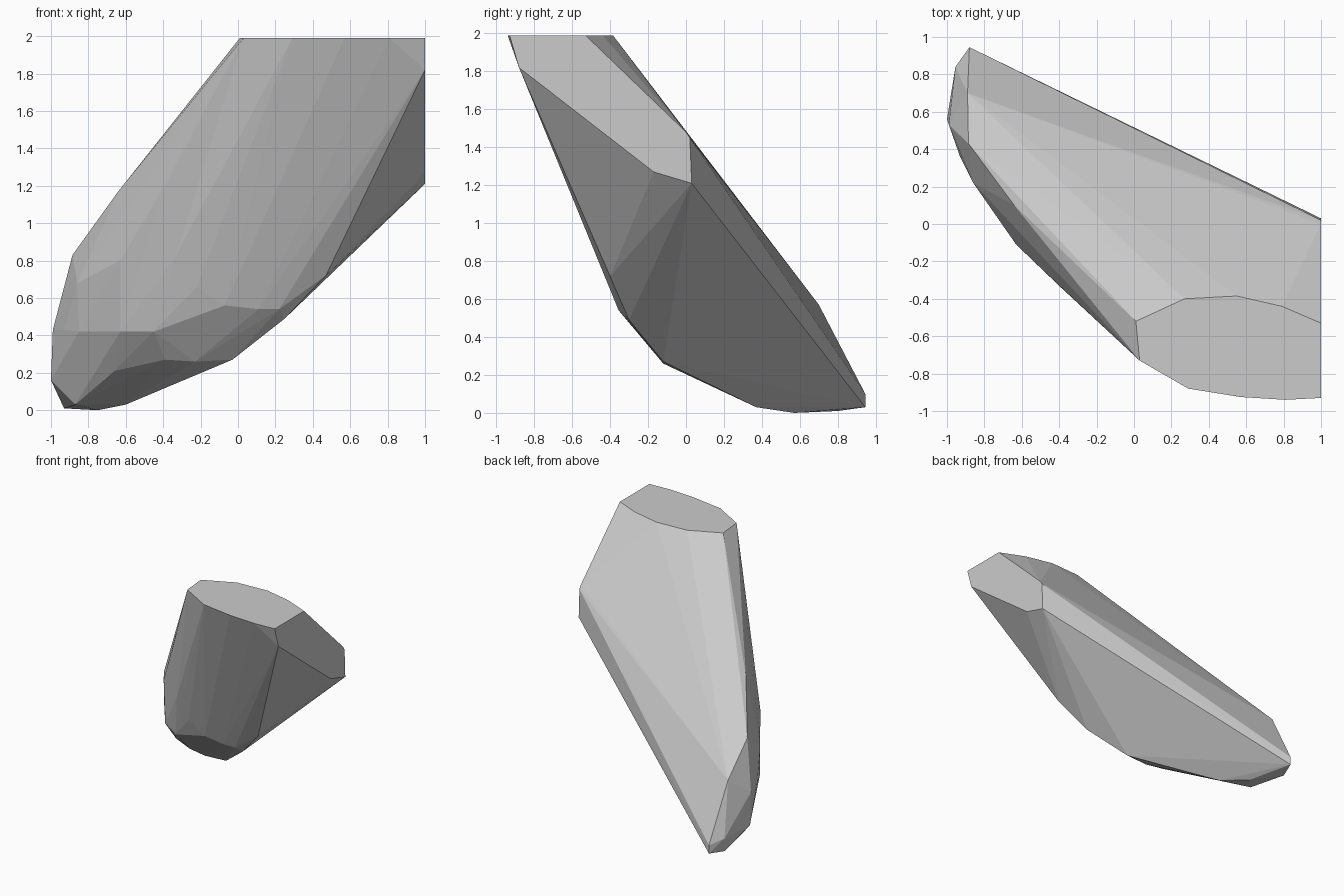
import bpy, bmesh

TOP_Z, CUT_X = 1.99, 1.0

# flat top outline (x, y)
top_outline = [(0.01, -0.52), (0.27, -0.40), (0.55, -0.385), (0.79, -0.44), (1, -0.53),
               (1, -0.93), (0.81, -0.94), (0.57, -0.925), (0.29, -0.88), (0.03, -0.73)]

# flat cut on the right side (y, z), below the top outline
right_cut = [(-0.88, 1.82), (-0.17, 1.27), (0.03, 1.21), (0.02, 1.45), (0.0, 1.48)]

# rounded lower left end
lower_tip = [(-0.88, 0.945, 0.03), (-0.88, 0.945, 0.10), (-0.955, 0.84, 0.14),
             (-0.89, 0.70, 0.57), (-0.885, 0.43, 0.83), (-1, 0.56, 0.16),
             (-0.99, 0.53, 0.43), (-0.93, 0.80, 0.01), (-0.75, 0.57, 0.0),
             (-0.60, 0.37, 0.03), (-0.87, 0.45, 0.03)]

# curved front left flank
flank = [(-0.64, 0.10, 1.17), (-0.93, 0.36, 0.43), (-0.86, 0.22, 0.68), (-0.85, 0.21, 0.42),
         (-0.63, -0.11, 0.80), (-0.63, -0.09, 0.42), (-0.45, -0.21, 0.42),
         (-0.39, -0.34, 1.20), (-0.33, -0.36, 0.83), (-0.22, -0.35, 0.66)]

# lower front edge rising to the right
keel = [(-0.66, 0.10, 0.21), (-0.39, -0.10, 0.27), (-0.23, -0.12, 0.26), (-0.03, -0.12, 0.27),
        (-0.07, -0.35, 0.56), (0.11, -0.355, 0.54), (0.22, -0.355, 0.54),
        (0.25, -0.30, 0.49), (0.47, -0.40, 0.72)]

points = [(x, y, TOP_Z) for x, y in top_outline]
points += [(CUT_X, y, z) for y, z in right_cut]
points += lower_tip + flank + keel

# wrap the faceted rock around the outline points
bm = bmesh.new()
for p in points:
    bm.verts.new(p)
bmesh.ops.convex_hull(bm, input=bm.verts[:])
bmesh.ops.delete(bm, geom=[v for v in bm.verts if not v.link_faces], context='VERTS')
bmesh.ops.dissolve_limit(bm, angle_limit=0.01, verts=bm.verts[:], edges=bm.edges[:])
bmesh.ops.recalc_face_normals(bm, faces=bm.faces[:])

mesh = bpy.data.meshes.new("rock_shard")
bm.to_mesh(mesh)
bm.free()
bpy.context.collection.objects.link(bpy.data.objects.new("rock_shard", mesh))
